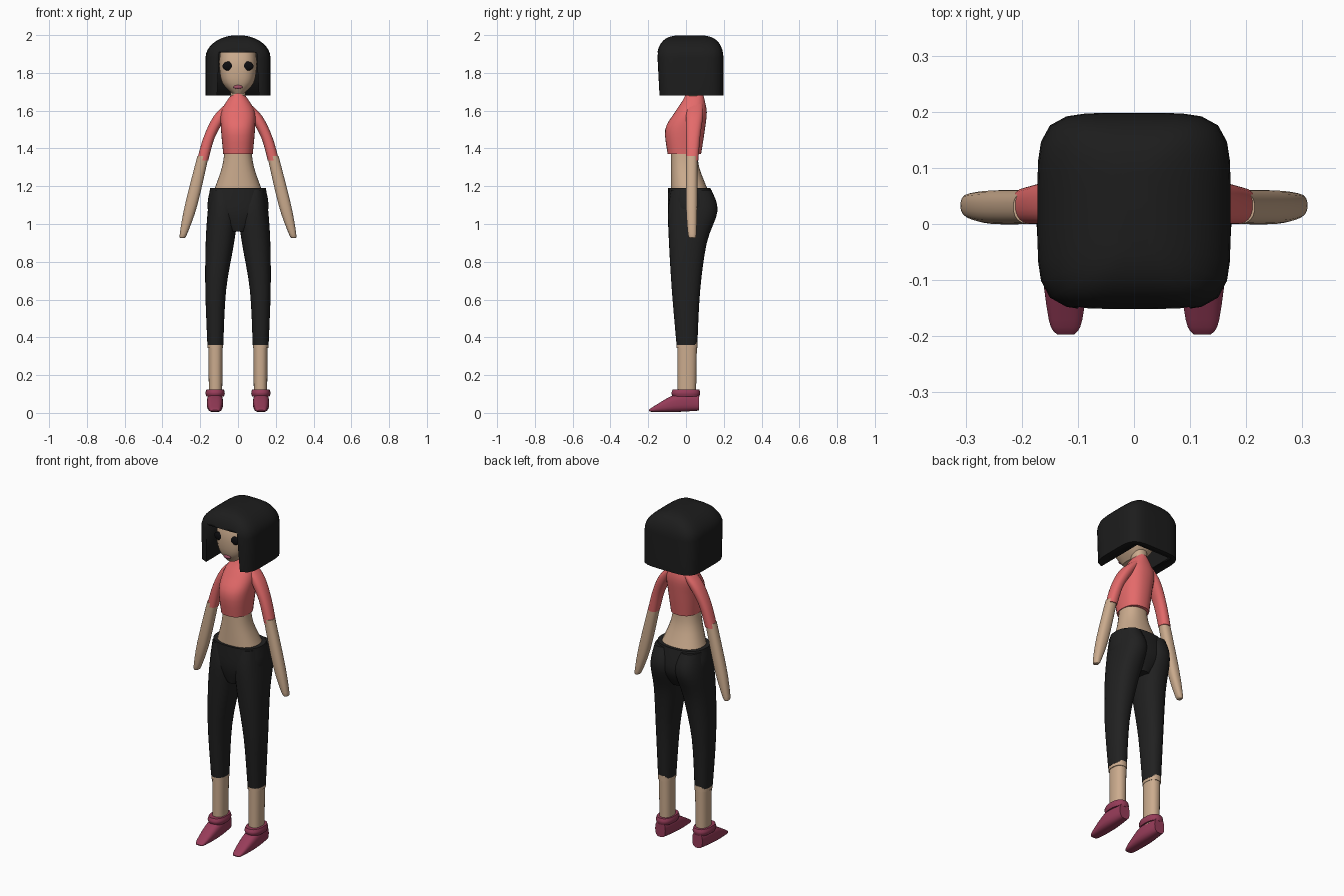
import bpy, bmesh, math
from mathutils import Vector

cube = bpy.data.objects.get("Cube")
if cube:
    bpy.data.objects.remove(cube, do_unlink=True)


def material(name, red, green, blue):
    mat = bpy.data.materials.new(name)
    mat.use_nodes = True
    colour = (red, green, blue, 1)
    mat.diffuse_color = colour
    mat.node_tree.nodes["Principled BSDF"].inputs["Base Color"].default_value = colour
    return mat


skin = material("skin", 0.6, 0.41, 0.27)
coral = material("coral_shirt", 0.78, 0.145, 0.145)
black_hair = material("black_hair", 0.012, 0.012, 0.012)
black_cloth = material("black_trousers", 0.015, 0.015, 0.015)
berry = material("berry_shoe", 0.31, 0.045, 0.1)
eye_black = material("eye_black", 0.004, 0.004, 0.005)
lip_pink = material("lip_pink", 0.36, 0.08, 0.13)


def finish(bm, name, mat):
    bmesh.ops.recalc_face_normals(bm, faces=bm.faces)
    mesh = bpy.data.meshes.new(name)
    bm.to_mesh(mesh)
    bm.free()
    mesh.materials.append(mat)
    ob = bpy.data.objects.new(name, mesh)
    bpy.context.collection.objects.link(ob)
    bpy.ops.object.select_all(action='DESELECT')
    ob.select_set(True)
    bpy.context.view_layer.objects.active = ob
    bpy.ops.object.shade_smooth_by_angle(angle=math.radians(40))
    return ob


def smooth_rings(rings, steps=4):
    """Add in-between rings along a spline through the given ones."""
    points = [Vector(ring) for ring in rings]
    points = [points[0], *points, points[-1]]
    result = []
    for before, start, end, after in zip(points, points[1:], points[2:], points[3:]):
        for k in range(steps):
            t = k / steps
            leave, arrive = (end - before) / 2, (after - start) / 2
            bend = (end - start) * 3 - leave * 2 - arrive
            twist = (start - end) * 2 + leave + arrive
            result.append(start + t * (leave + t * (bend + t * twist)))
    return result + [points[-1]]


def loft(name, mat, rings, power=2.4, sides=24, along='z', x=0, side=1):
    """Skin rounded sections: (station, half width, low edge, high edge, x shift)."""
    bm = bmesh.new()
    loops = []
    for station, width, low, high, *shift in rings:
        loop = []
        for i in range(sides):
            angle = math.tau * i / sides
            c, s = math.cos(angle), math.sin(angle)
            reach = (abs(c) ** power + abs(s) ** power) ** (-1 / power)
            across = (x + sum(shift) + width * c * reach) * side
            depth = (low + high) / 2 + (high - low) / 2 * s * reach
            place = (across, depth, station) if along == 'z' else (across, station, depth)
            loop.append(bm.verts.new(place))
        loops.append(loop)
    for lower, upper in zip(loops, loops[1:]):
        for i in range(sides):
            bm.faces.new((lower[i - 1], lower[i], upper[i], upper[i - 1]))
    bm.faces.new(loops[0])
    bm.faces.new(loops[-1])
    return finish(bm, name, mat)


def blob(name, mat, centre, size):
    bm = bmesh.new()
    bmesh.ops.create_uvsphere(bm, u_segments=20, v_segments=10, radius=1)
    for v in bm.verts:
        v.co = Vector(centre) + v.co * Vector(size)
    return finish(bm, name, mat)


# Head and neck
loft("head", skin, smooth_rings([
    (1.69, .03, -.08, .05), (1.75, .085, -.11, .1),
    (1.85, .1, -.115, .13), (1.94, .09, -.09, .12)]), power=2.8, sides=32)
loft("neck", skin, [(1.6, .04, 0, .09), (1.76, .04, 0, .08)])
blob("lips", lip_pink, (0, -.102, 1.725), (.024, .009, .011))

# Bobbed hair: straight sides closed by a dome
hair_rings = [(1.68, .172, -.145, .198)]
for k in range(9):
    lift = math.radians(k * 10)
    across, deep = math.cos(lift), math.sqrt(math.cos(lift))
    hair_rings.append((1.88 + .12 * math.sin(lift), .172 * across,
                       .02 - .174 * deep, .02 + .178 * deep))
hair = loft("bobbed_hair", black_hair, hair_rings, power=5, sides=40)

# Face opening under the fringe, wider towards the bottom
bm = bmesh.new()
bmesh.ops.create_cube(bm, size=2)
for v in bm.verts:
    v.co.x *= .099 if v.co.z > 0 else .115
    v.co.y = .16 if v.co.y > 0 else -.4
    v.co.z = 1.908 if v.co.z > 0 else 1.6
cutter = finish(bm, "face_opening_cutter", black_hair)
cutter.hide_render = True
opening = hair.modifiers.new("face_opening", 'BOOLEAN')
opening.operation = 'DIFFERENCE'
opening.solver = 'EXACT'
opening.object = cutter
bpy.context.view_layer.objects.active = hair
bpy.ops.object.modifier_apply(modifier=opening.name)
bpy.data.objects.remove(cutter, do_unlink=True)

# Cropped shirt, bare waist and trouser hips
loft("cropped_shirt", coral, smooth_rings([
    (1.37, .078, -.097, .08), (1.5, .09, -.11, .1), (1.59, .09, -.06, .11),
    (1.65, .06, -.02, .1), (1.69, .03, 0, .09)]), sides=28)
loft("bare_waist", skin, smooth_rings([
    (1.17, .13, -.08, .12), (1.3, .085, -.08, .07), (1.4, .07, -.08, .06)]), sides=28)
loft("trouser_hips", black_cloth, smooth_rings([
    (.96, .05, -.07, .1), (1.06, .157, -.094, .15), (1.19, .147, -.094, .13)]), sides=32)

for word, side in (("left", 1), ("right", -1)):
    blob(word + "_eye", eye_black, (.051 * side, -.105, 1.836), (.031, .011, .024))

    # Sleeve, then arm tapering into a mitten hand
    loft(word + "_sleeve", coral, smooth_rings([
        (1.335, .03, 0, .065, .188), (1.46, .03, 0, .075, .152),
        (1.57, .035, 0, .09, .094), (1.64, .025, .01, .09, .035)]), side=side)
    loft(word + "_arm", skin, smooth_rings([
        (.925, .01, .02, .05, .295), (.95, .02, .01, .055, .288),
        (1.1, .033, 0, .06, .248), (1.36, .03, 0, .06, .185)]), side=side)

    # Trouser leg, full at the seat and slim at the hem
    loft(word + "_trouser_leg", black_cloth, smooth_rings([
        (.36, .042, -.05, .06, .12), (.65, .055, -.075, .075, .118),
        (.9, .075, -.09, .11, .096), (1.07, .08, -.095, .167, .08),
        (1.18, .06, -.08, .135, .085)]), side=side)

    # Shin with a slim band under the hem
    loft(word + "_shin", skin, [
        (.08, .035, -.045, .053), (.38, .038, -.045, .058)], x=.119, side=side)
    loft(word + "_shin_band", skin, [
        (.343, .041, -.05, .061), (.375, .041, -.05, .061)], x=.12, side=side)

    # Pointed shoe and ankle collar
    loft(word + "_shoe", berry, smooth_rings([
        (-.197, .015, .01, .015), (-.17, .03, .005, .035),
        (-.05, .043, .005, .1), (.068, .033, .012, .1)]),
        power=3, along='y', x=.122, side=side)
    loft(word + "_ankle_collar", berry, smooth_rings([
        (.086, .046, -.07, .07), (.105, .051, -.077, .075), (.124, .046, -.07, .07)]),
        x=.121, side=side)
